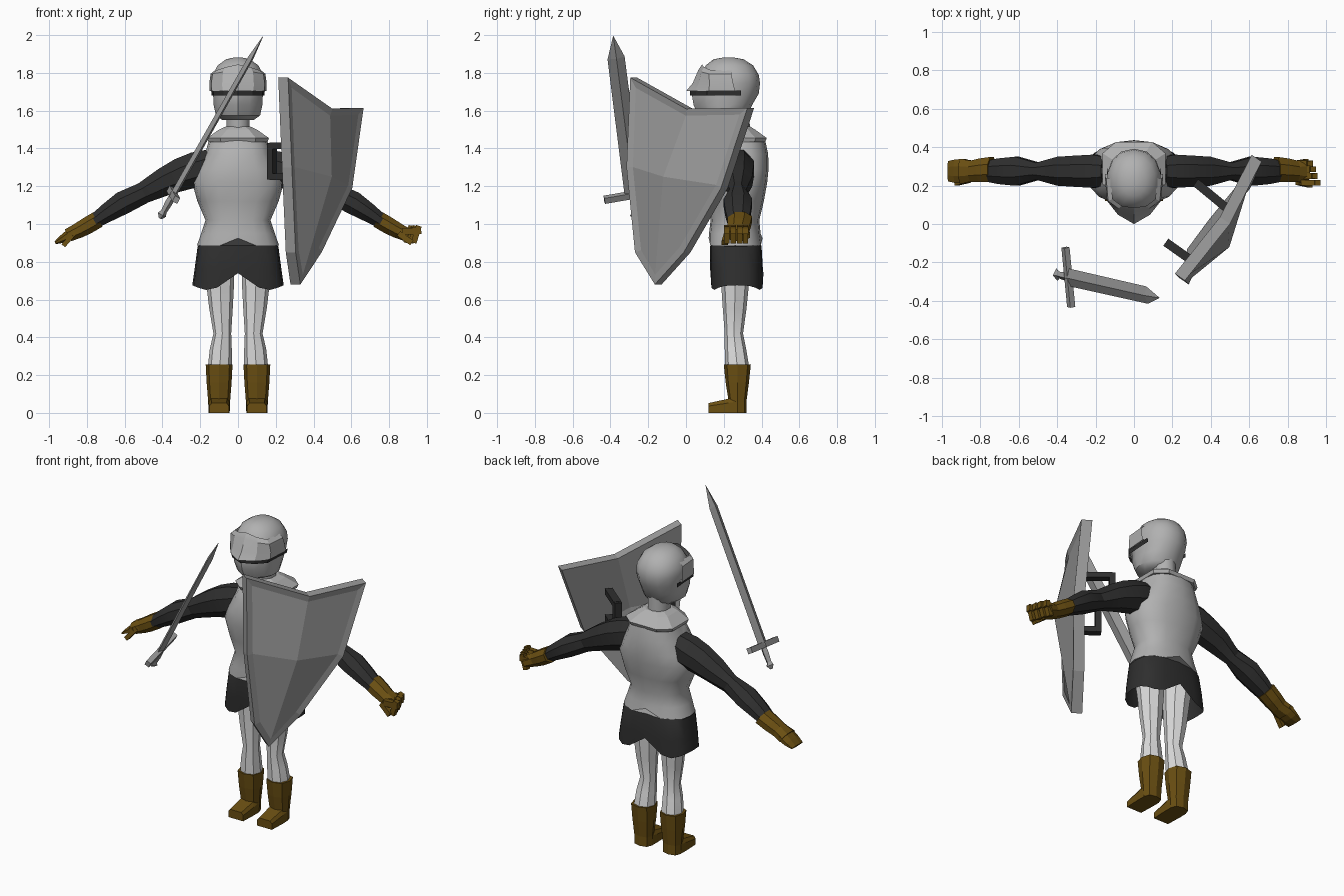
import bpy, bmesh, math
from mathutils import Vector as V

if "Cube" in bpy.data.objects:
    bpy.data.objects.remove(bpy.data.objects["Cube"])


def mat(name, r, g, b):
    m = bpy.data.materials.new(name)
    m.diffuse_color = (r, g, b, 1)
    m.use_nodes = True
    m.node_tree.nodes["Principled BSDF"].inputs["Base Color"].default_value = m.diffuse_color
    return m


METAL = mat("armor_grey", .44, .44, .44)
STEEL = mat("steel_grey", .33, .33, .33)
DARK = mat("dark_cloth", .028, .028, .028)
PALE = mat("pale_cloth", .72, .72, .72)
BROWN = mat("brown_leather", .145, .078, .006)


def finish(name, bm, material, smooth=None):
    bmesh.ops.recalc_face_normals(bm, faces=bm.faces)
    me = bpy.data.meshes.new(name)
    bm.to_mesh(me)
    bm.free()
    me.materials.append(material)
    ob = bpy.data.objects.new(name, me)
    bpy.context.collection.objects.link(ob)
    if smooth:
        bpy.ops.object.select_all(action='DESELECT')
        ob.select_set(True)
        bpy.context.view_layer.objects.active = ob
        bpy.ops.object.shade_smooth_by_angle(angle=math.radians(smooth))
    return ob


def loft(name, rings, material, smooth=None, caps=True, closed=True):
    bm = bmesh.new()
    rows = [[bm.verts.new(p) for p in r] for r in rings]
    n = len(rows[0])
    for a, b in zip(rows, rows[1:]):
        for i in range(n if closed else n - 1):
            j = (i + 1) % n
            bm.faces.new((a[i], a[j], b[j], b[i]))
    if caps:
        bm.faces.new(rows[0])
        bm.faces.new(rows[-1])
    return finish(name, bm, material, smooth)


def oval(z, rx, yf, yb, n=16, p=2.0, cx=0, turn=0.0):
    """Horizontal superellipse ring; the first point faces the front."""
    cy, ry = (yf + yb) / 2, (yb - yf) / 2
    pts = []
    for i in range(n):
        t = 2 * math.pi * (i + turn) / n
        s, c = math.sin(t), math.cos(t)
        pts.append(V((cx + rx * math.copysign(abs(s) ** (2 / p), s),
                      cy - ry * math.copysign(abs(c) ** (2 / p), c), z)))
    return pts


def bar(name, a, b, side, w, h, material):
    """Rectangular bar from a to b, w wide along side and h thick."""
    a, b = V(a), V(b)
    u = V(side).normalized() * w / 2
    v = (b - a).cross(u).normalized() * h / 2
    return loft(name, [[p + u + v, p - u + v, p - u - v, p + u - v] for p in (a, b)], material)


# Breastplate, its lower edge rising to a point at the centre
torso = [oval(*r, n=16, p=2.4) for r in (
    (.885, .218, .12, .405), (.95, .195, .122, .395), (1.02, .172, .13, .388),
    (1.12, .215, .115, .412), (1.22, .243, .10, .43), (1.29, .215, .10, .437),
    (1.37, .175, .115, .435), (1.44, .155, .15, .42), (1.47, .10, .19, .37))]
for p in torso[0]:
    p.z += .04 * max(0, 1 - abs(p.x) / .07)
loft("breastplate", torso, METAL, 40)

# Flared collar and neck
loft("collar", [oval(*r, n=8, p=3.2, turn=.5) for r in (
    (1.435, .165, .15, .425), (1.455, .172, .14, .435), (1.50, .105, .18, .37),
    (1.515, .07, .20, .345))], METAL)
loft("neck", [oval(1.46, .065, .2, .34, 10), oval(1.60, .065, .19, .335, 10)], METAL, 40)

# Skirt with notched hem at front and back
skirt = [oval(.93, .16, .135, .385, 20, 2.6), oval(.88, .214, .128, .40, 20, 2.8),
         oval(.76, .23, .128, .407, 20, 3), oval(.66, .242, .13, .41, 20, 3)]
for p in skirt[-1]:
    p.z = .65 + .09 * math.exp(-(p.x / .08) ** 2) + .025 * max(0, (abs(p.x) - .18) / .06)
loft("skirt", skirt, DARK, 30, caps=False)

# Helmet bowl and jaw, creased to a ridge at the front
helmet = [oval(*r, n=14, p=q) for q, *r in (
    (2, 1.55, .085, .13, .30), (2.2, 1.575, .12, .085, .325), (2.2, 1.63, .132, .06, .35),
    (2.2, 1.69, .135, .05, .385), (2.2, 1.745, .142, .06, .392), (2.2, 1.79, .137, .075, .385),
    (2.1, 1.84, .11, .105, .355), (2, 1.872, .065, .145, .305), (2, 1.882, .02, .2, .25))]
for r in helmet[1:4]:
    r[0].y -= .02
loft("helmet", helmet, METAL, 40)


# Visor with a pointed brim, over the dark eye slit
def visor_arc(z, w, back, mid, tip, dz=0):
    half = [V((w, back, z)), V((w * .93, mid, z)), V((w * .55, (mid + tip) / 2 - .012, z + dz / 2))]
    return half + [V((0, tip, z + dz))] + [V((-p.x, p.y, p.z)) for p in reversed(half)]


visor = loft("visor", [visor_arc(1.71, .138, .26, .12, .025), visor_arc(1.703, .151, .26, .12, .0),
                       visor_arc(1.745, .152, .25, .125, .035), visor_arc(1.795, .145, .24, .12, .065, .02),
                       visor_arc(1.815, .12, .24, .13, .085, .03)], METAL, 25, caps=False, closed=False)
loft("eye_slit", [visor_arc(1.68, .139, .29, .11, .022), visor_arc(1.706, .142, .29, .11, .022)],
     DARK, caps=False, closed=False)

for s, side in ((-1, "right"), (1, "left")):
    # Legs and boots
    loft(side + "_leg", [oval(z, rx, yf, yb, 8, 2.2, s * cx) for z, cx, rx, yf, yb in (
        (.88, .105, .085, .16, .36), (.70, .095, .075, .185, .335), (.55, .09, .062, .195, .32),
        (.42, .083, .047, .205, .302), (.34, .091, .058, .205, .318), (.24, .096, .064, .208, .335))], PALE, 25)
    loft(side + "_boot", [oval(z, rx, yf, yb, 8, 2.6, s * .1) for z, rx, yf, yb in (
        (.255, .071, .20, .343), (.16, .066, .21, .333), (.06, .058, .226, .32), (0, .056, .226, .32))], BROWN)
    loft(side + "_boot_toe", [[V((s * (.1 + x), y, z)) for x, z in (
        (-w, 0), (w, 0), (w, h * .7), (w * .75, h), (-w * .75, h), (-w, h * .7))]
        for y, w, h in ((.27, .055, .085), (.225, .056, .075), (.12, .052, .052))], BROWN)

    # Arms: rings set square to the sloping arm
    n = V((s * .5, 0, .866))

    def arm_ring(x, z, rz, ry, cy=.275, k=8):
        c = V((s * x, cy, z))
        return [c + n * rz * math.cos(2 * math.pi * (i + .5) / k) * 1.06
                + V((0, ry * 1.06 * math.sin(2 * math.pi * (i + .5) / k), 0)) for i in range(k)]

    loft(side + "_arm", [arm_ring(*r) for r in (
        (.13, 1.32, .085, .075), (.20, 1.295, .098, .088), (.29, 1.265, .092, .083),
        (.385, 1.225, .077, .077), (.50, 1.165, .058, .045), (.61, 1.112, .063, .077),
        (.70, 1.055, .05, .068), (.765, 1.01, .038, .055))], DARK, 25)

    # Gloves: the right hand is open, the left one half closed
    loft(side + "_glove", [arm_ring(*r) for r in (
        (.74, 1.025, .046, .066, .285), (.80, .99, .046, .062, .28),
        (.845, .965, .042, .056, .275), (.90, .94, .036, .066, .275))], BROWN)
    if s < 0:
        loft("open_fingers", [arm_ring(*r) for r in (
            (.88, .95, .032, .066, .275), (.93, .92, .022, .062, .275), (.968, .90, .008, .054, .275))], BROWN)
        bar("right_thumb", (-.86, .23, .96), (-.925, .215, .885), (0, 1, 0), .03, .025, BROWN)
    else:
        for y, x in ((.215, .97), (.25, .955), (.285, .945), (.315, .93)):
            bar("bent_finger", (.87, y, .96), (x, y, .965), (0, 1, 0), .03, .035, BROWN)
            bar("finger_tip", (x - .012, y, .99), (x - .04, y, .90), (0, 1, 0), .028, .03, BROWN)
        bar("left_thumb", (.85, .22, .95), (.92, .205, .90), (0, 1, 0), .032, .03, BROWN)

# Shield: two bent halves, solid, with a raised rim
P = [(.265, -.295, 1.775), (.50, 0, 1.61), (.665, .325, 1.615),
     (.285, -.315, 1.30), (.507, -.127, 1.25), (.605, .185, 1.19),
     (.305, -.27, .85), (.443, -.012, .85), (.33, -.165, .68)]
BACK = V((-.052, .036, 0))
quads = [(0, 3, 4, 1), (1, 4, 5, 2), (3, 6, 8, 4), (4, 8, 7, 5)]
border = [0, 3, 6, 8, 7, 5, 2, 1]
bm = bmesh.new()
front = [bm.verts.new(p) for p in P]
back = [bm.verts.new(V(p) + BACK) for p in P]
faces = [bm.faces.new([front[i] for i in q]) for q in quads]
for q in quads:
    bm.faces.new([back[i] for i in reversed(q)])
for a, b in zip(border, border[1:] + border[:1]):
    bm.faces.new((front[b], front[a], back[a], back[b]))
bmesh.ops.recalc_face_normals(bm, faces=bm.faces)
bmesh.ops.inset_region(bm, faces=faces, thickness=.035, depth=-.012, use_even_offset=True)
finish("shield", bm, STEEL)

# Shield grips: two straps joined by an upright
for root, tip in (((.30, -.19), (.18, -.105)), ((.48, .085), (.335, .205))):
    for z in (1.25, 1.415):
        bar("grip_strap", (*root, z), (*tip, z), (0, 0, 1), .035, .045, DARK)
    bar("grip_upright", (*tip, 1.235), (*tip, 1.43), (.8, -.55, 0), .035, .045, DARK)

# Sword
base, tip = V((-.41, -.262, 1.035)), V((.133, -.385, 1.995))
d = tip - base
g = V((.03, -.31, -.054)).normalized()
t = d.cross(g).normalized()


def diamond(f, w, h):
    c = base + d * f
    return [c + g * w, c + t * h, c - g * w, c - t * h]


loft("blade", [diamond(*r) for r in ((.12, .048, .017), (.88, .046, .015), (1, .001, .001))], STEEL)
loft("handle", [diamond(*r) for r in ((.03, .018, .016), (.08, .022, .02), (.13, .02, .018))], STEEL)
loft("pommel", [diamond(*r) for r in ((-.005, .012, .01), (.015, .034, .024), (.04, .014, .012))], STEEL)
guard = base + d * .125
bar("crossguard", guard - g * .158, guard + g * .158, d, .034, .03, STEEL)
